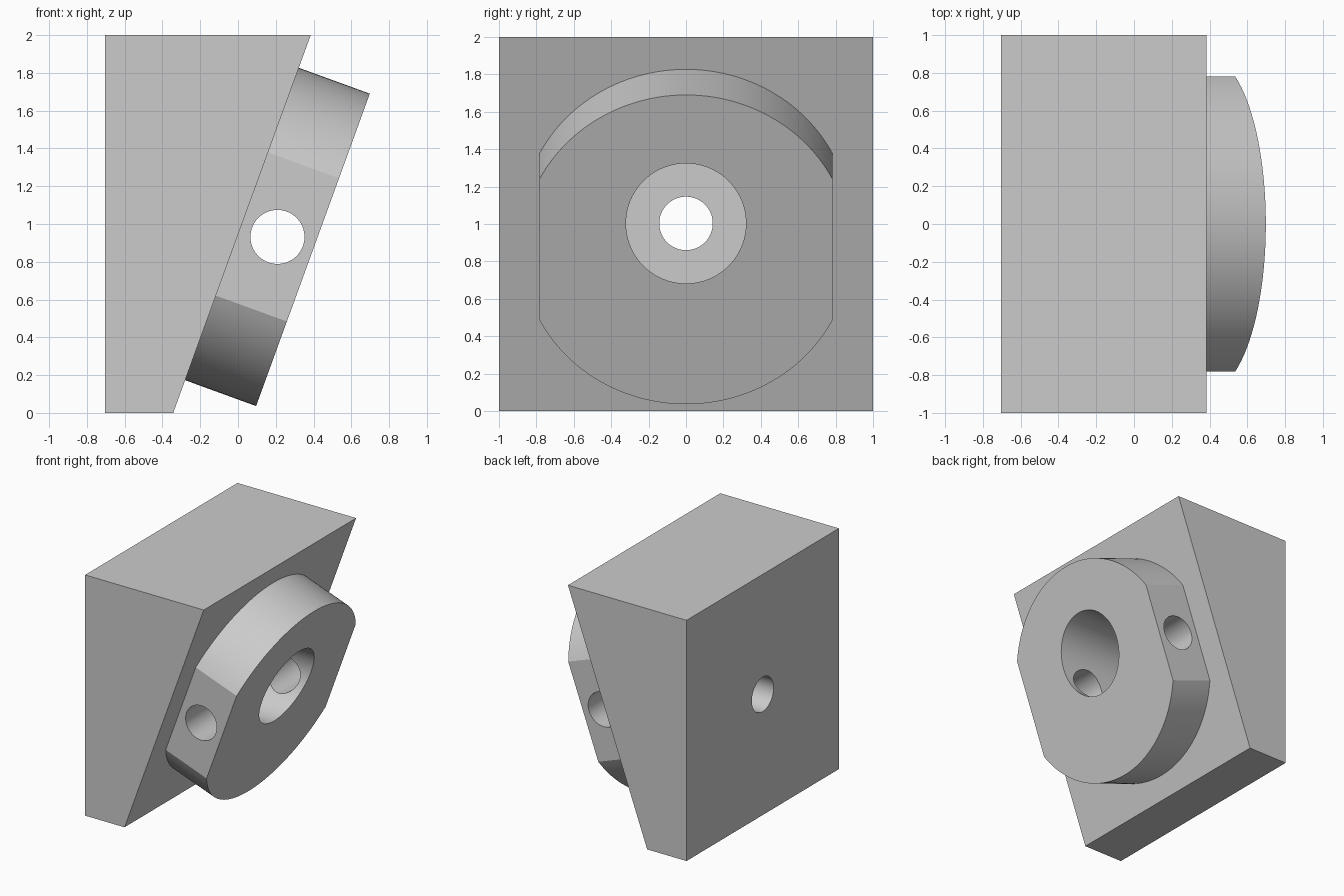
import bpy, bmesh
from math import radians, sin, cos, acos
from mathutils import Matrix, Vector

cube = bpy.data.objects.get("Cube")
if cube:
    bpy.data.objects.remove(cube, do_unlink=True)

TILT = radians(20)
CENTRE = Vector((0.021, 0, 1.0))     # boss axis meets the slanted face here
AXIS = Vector((cos(TILT), 0, -sin(TILT)))
BOSS_R, FLAT, THICK, SINK = 0.88, 0.782, 0.4, 0.05

grey = bpy.data.materials.new("plain grey")
grey.use_nodes = True
grey.diffuse_color = (0.6, 0.6, 0.6, 1)
grey.node_tree.nodes["Principled BSDF"].inputs["Base Color"].default_value = (0.6, 0.6, 0.6, 1)


def prism(name, profile, sweep):
    """Solid made by sweeping a closed outline along a vector."""
    bm = bmesh.new()
    face = bm.faces.new([bm.verts.new(p) for p in profile])
    new = bmesh.ops.extrude_face_region(bm, geom=[face], use_keep_orig=True)["geom"]
    bmesh.ops.translate(bm, vec=sweep, verts=[v for v in new if isinstance(v, bmesh.types.BMVert)])
    bmesh.ops.recalc_face_normals(bm, faces=bm.faces)
    return finish(name, bm)


def rod(name, radius, start, end):
    """Round cutter between two points."""
    start, end = Vector(start), Vector(end)
    way = end - start
    turn = way.to_track_quat("Z", "Y").to_matrix().to_4x4()
    bm = bmesh.new()
    bmesh.ops.create_cone(bm, cap_ends=True, segments=96, radius1=radius, radius2=radius,
                          depth=way.length, matrix=Matrix.Translation((start + end) / 2) @ turn)
    return finish(name, bm)


def finish(name, bm):
    mesh = bpy.data.meshes.new(name)
    bm.to_mesh(mesh)
    bm.free()
    mesh.materials.append(grey)
    obj = bpy.data.objects.new(name, mesh)
    bpy.context.collection.objects.link(obj)
    return obj


def combine(target, tool, operation):
    bpy.context.view_layer.objects.active = target
    mod = target.modifiers.new(operation.lower(), "BOOLEAN")
    mod.operation, mod.solver, mod.object = operation, "EXACT", tool
    bpy.ops.object.modifier_apply(modifier=mod.name)
    bpy.data.objects.remove(tool, do_unlink=True)


# Wedge block with a slanted right face
block = prism("wedge_block",
              [(-0.705, -1, 0), (-0.343, -1, 0), (0.385, -1, 2), (-0.705, -1, 2)], (0, 2, 0))

# Tilted round boss with two parallel flats
up = Vector((sin(TILT), 0, cos(TILT)))
side = Vector((0, 1, 0))
first = acos(FLAT / BOSS_R)
steps = 48
arc = [first + (radians(180) - 2 * first) * i / steps for i in range(steps + 1)]
angles = arc + [a + radians(180) for a in arc]
outline = [CENTRE - AXIS * SINK + (side * cos(a) + up * sin(a)) * BOSS_R for a in angles]
boss = prism("boss", outline, AXIS * (THICK + SINK))
combine(block, boss, "UNION")

# Counterbore, screw hole and cross hole
mid = CENTRE + AXIS * THICK / 2
combine(block, rod("counterbore", 0.321, (-0.343, 0, 1.003), (1.2, 0, 1.003)), "DIFFERENCE")
combine(block, rod("screw_hole", 0.143, (-1, 0, 1.003), (0.5, 0, 1.003)), "DIFFERENCE")
combine(block, rod("cross_hole", 0.143, (mid.x, -1.2, mid.z), (mid.x, 1.2, mid.z)), "DIFFERENCE")

# Smooth round walls, crisp edges
bpy.ops.object.select_all(action="DESELECT")
block.select_set(True)
bpy.context.view_layer.objects.active = block
bpy.ops.object.shade_smooth_by_angle(angle=radians(20))
